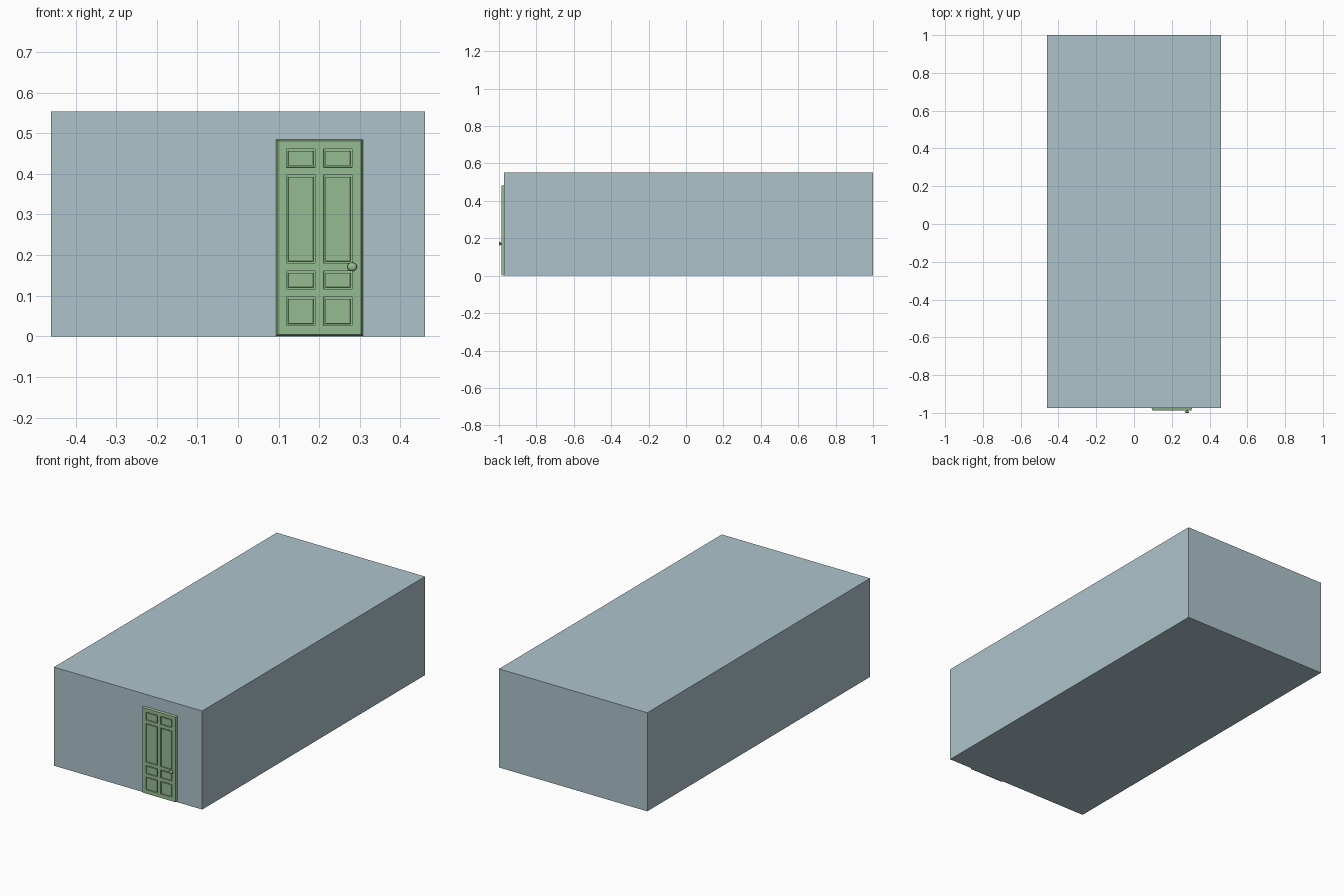
import bpy, bmesh, math

if "Cube" in bpy.data.objects:
    bpy.data.objects.remove(bpy.data.objects["Cube"])

WALL_Y, DOOR_Y = -0.974, -0.987


def material(name, color):
    m = bpy.data.materials.new(name)
    m.diffuse_color = color
    m.use_nodes = True
    m.node_tree.nodes["Principled BSDF"].inputs["Base Color"].default_value = m.diffuse_color
    return m


def finish(name, bm, mat):
    bmesh.ops.recalc_face_normals(bm, faces=bm.faces)
    me = bpy.data.meshes.new(name)
    bm.to_mesh(me)
    bm.free()
    ob = bpy.data.objects.new(name, me)
    bpy.context.collection.objects.link(ob)
    me.materials.append(mat)
    return ob


blue = material("wall_paint", (0.42, 0.55, 0.6, 1))
green = material("door_paint", (0.3, 0.5, 0.28, 1))

# Long plain building block
bm = bmesh.new()
bmesh.ops.create_cube(bm, size=1)
for v in bm.verts:
    v.co.x *= 0.92
    v.co.y = WALL_Y if v.co.y < 0 else 1.0
    v.co.z = 0 if v.co.z < 0 else 0.553
finish("building", bm, blue)

# Door leaf: grid front with sunken panels, each with a raised field
xs = [0.098, 0.119, 0.190, 0.211, 0.281, 0.303]
zs = [0.004, 0.026, 0.097, 0.116, 0.161, 0.180, 0.397, 0.416, 0.461, 0.481]
bm = bmesh.new()
grid = [[bm.verts.new((x, DOOR_Y, z)) for z in zs] for x in xs]
panels = []
for i in range(len(xs) - 1):
    for j in range(len(zs) - 1):
        f = bm.faces.new((grid[i][j], grid[i + 1][j],
                          grid[i + 1][j + 1], grid[i][j + 1]))
        if i % 2 and j % 2:
            panels.append(f)

# Sloped outer edge running back to the wall
rim = [e for e in bm.edges if e.is_boundary]
out = bmesh.ops.extrude_edge_only(bm, edges=rim)["geom"]
for v in (g for g in out if isinstance(g, bmesh.types.BMVert)):
    v.co.y = WALL_Y
    if abs(v.co.x - xs[0]) < 1e-4:
        v.co.x -= 0.005
    if abs(v.co.x - xs[-1]) < 1e-4:
        v.co.x += 0.005
    if abs(v.co.z - zs[0]) < 1e-4:
        v.co.z = 0.001
    if abs(v.co.z - zs[-1]) < 1e-4:
        v.co.z += 0.003

bmesh.ops.recalc_face_normals(bm, faces=bm.faces)
for f in panels:
    bmesh.ops.inset_individual(bm, faces=[f], thickness=0.0005)
    for v in f.verts:
        v.co.y += 0.007
    bmesh.ops.inset_individual(bm, faces=[f], thickness=0.006)
    bmesh.ops.inset_individual(bm, faces=[f], thickness=0.0005)
    for v in f.verts:
        v.co.y -= 0.004
finish("door", bm, green)

# Door knob: turned profile of (radius, distance out from door)
profile = [(0.006, -0.001), (0.005, 0.003), (0.009, 0.005),
           (0.012, 0.008), (0.010, 0.011), (0.005, 0.013)]
SIDES = 16
bm = bmesh.new()
rings = []
for r, d in profile:
    rings.append([bm.verts.new((0.281 + r * math.cos(2 * math.pi * k / SIDES),
                                DOOR_Y - d,
                                0.171 + 0.9 * r * math.sin(2 * math.pi * k / SIDES)))
                  for k in range(SIDES)])
for a, b in zip(rings, rings[1:]):
    for k in range(SIDES):
        n = (k + 1) % SIDES
        bm.faces.new((a[k], a[n], b[n], b[k]))
bm.faces.new(rings[0])
bm.faces.new(rings[-1])
knob = finish("door_knob", bm, green)
for p in knob.data.polygons:
    p.use_smooth = True
